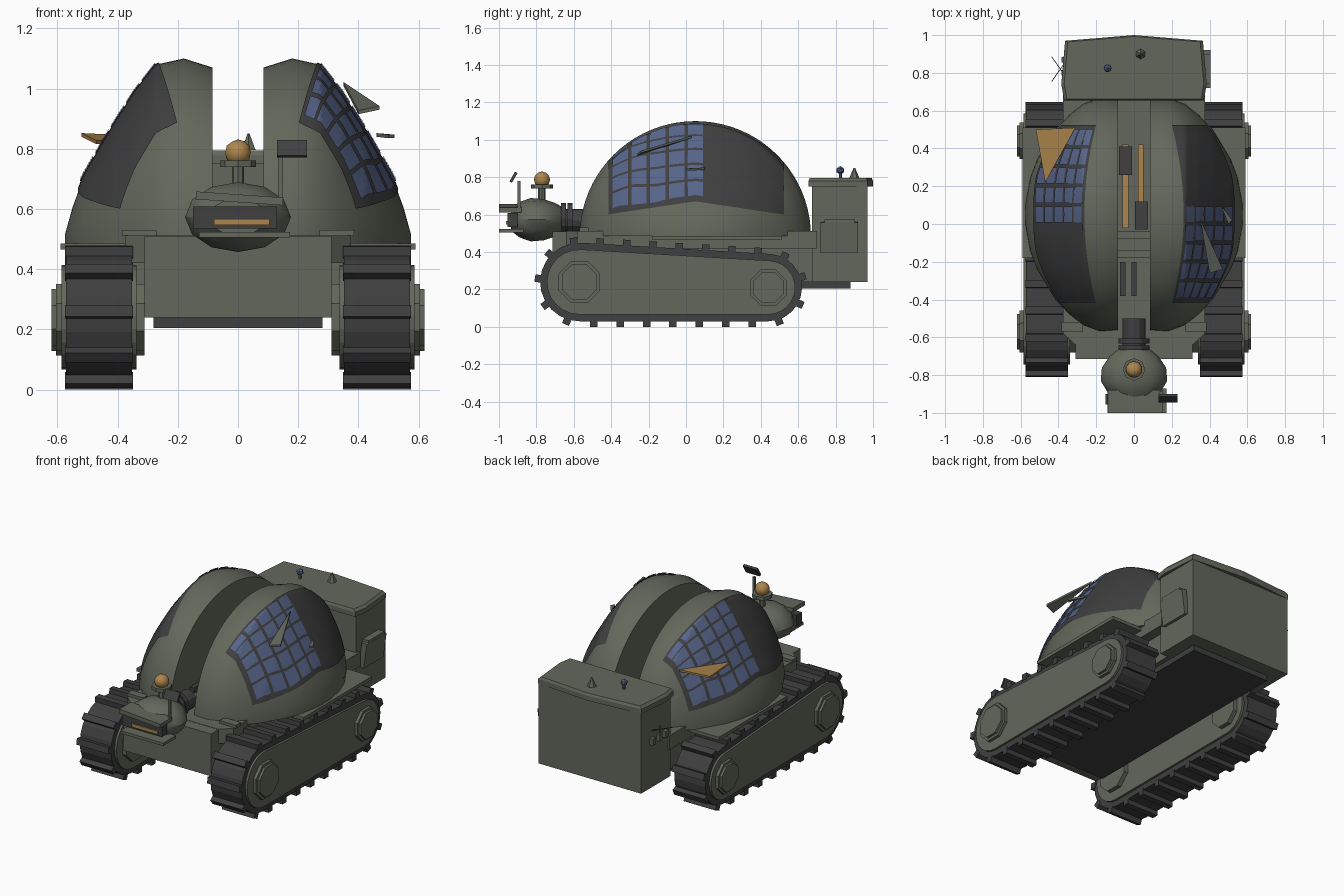
import bpy, bmesh
from math import sin, cos, pi, sqrt, radians
from mathutils import Vector, Matrix

cube = bpy.data.objects.get("Cube")
if cube:
    bpy.data.objects.remove(cube, do_unlink=True)


def material(name, rgb):
    m = bpy.data.materials.new(name)
    m.use_nodes = True
    m.diffuse_color = (*rgb, 1)
    m.node_tree.nodes["Principled BSDF"].inputs["Base Color"].default_value = (*rgb, 1)
    return m


GREEN = material("olive_paint", (.125, .137, .105))
DARK = material("dark_rubber", (.05, .05, .051))
BLUE = material("blue_glass", (.093, .127, .25))
AMBER = material("amber", (.42, .24, .075))


def finish(name, bm, mat, smooth=False, fix=True):
    if fix:
        bmesh.ops.recalc_face_normals(bm, faces=bm.faces[:])
    me = bpy.data.meshes.new(name)
    bm.to_mesh(me)
    bm.free()
    me.materials.append(mat)
    ob = bpy.data.objects.new(name, me)
    bpy.context.collection.objects.link(ob)
    if smooth:
        bpy.ops.object.select_all(action='DESELECT')
        ob.select_set(True)
        bpy.context.view_layer.objects.active = ob
        bpy.ops.object.shade_smooth_by_angle(angle=radians(35))
    return ob


def add_box(bm, c, size, rot=None):
    mat = Matrix.Translation(c) @ (rot or Matrix()) @ Matrix.Diagonal((*size, 1))
    bmesh.ops.create_cube(bm, size=1, matrix=mat)


def box(name, lo, hi, mat, rot=None):
    bm = bmesh.new()
    lo, hi = Vector(lo), Vector(hi)
    add_box(bm, (lo + hi) / 2, [abs(d) for d in hi - lo], rot)
    return finish(name, bm, mat)


def loft(name, rings, mat, smooth=False):
    bm = bmesh.new()
    vs = [[bm.verts.new(p) for p in r] for r in rings]
    n = len(vs[0])
    for a, b in zip(vs, vs[1:]):
        for i in range(n):
            j = (i + 1) % n
            bm.faces.new((a[i], a[j], b[j], b[i]))
    bm.faces.new(vs[0])
    bm.faces.new(vs[-1])
    return finish(name, bm, mat, smooth)


def prism_x(name, pts, x0, x1, mat):
    return loft(name, [[(x, y, z) for y, z in pts] for x in (x0, x1)], mat)


def ngon(cy, cz, r, n, a0=0.0):
    return [(cy + r * cos(a0 + 2 * pi * i / n), cz + r * sin(a0 + 2 * pi * i / n)) for i in range(n)]


def cone(name, c, r1, r2, h, n, mat):
    bm = bmesh.new()
    bmesh.ops.create_cone(bm, cap_ends=True, segments=n, radius1=r1, radius2=r2, depth=h,
                          matrix=Matrix.Translation(c))
    return finish(name, bm, mat)


def ball(name, c, r, mat, sub=2):
    bm = bmesh.new()
    bmesh.ops.create_icosphere(bm, subdivisions=sub, radius=r, matrix=Matrix.Translation(c))
    return finish(name, bm, mat, sub > 1)


# Split dome: half-elliptic sections that shrink outwards
CY, CZ = .05, .485
PX = [.085, .18, .27, .34, .417, .513, .55, .575]
PY = [.612, .618, .585, .53, .45, .29, .19, .05]
PZ = [.585, .615, .595, .505, .384, .22, .12, .03]


def lerp(x, tab):
    for i in range(len(PX) - 1):
        if x <= PX[i + 1]:
            t = (x - PX[i]) / (PX[i + 1] - PX[i])
            return tab[i] + t * (tab[i + 1] - tab[i])
    return tab[-1]


def height(x, dy):
    return lerp(x, PZ) * sqrt(max(0, 1 - (dy / lerp(x, PY)) ** 2))


def skin(s, u, dy, off):
    """Point on the dome panel area, u from slot side to lower edge."""
    k = abs(dy) / .465
    xin, low = .26 - .06 * k * k, .185 - .07 * k
    a, b = xin, .57
    for _ in range(30):
        m = (a + b) / 2
        a, b = (m, b) if height(m, dy) > low else (a, m)
    x = xin + u * (a - xin)
    dz = height(x, dy)
    n = Vector((x / .33, dy / .38, dz / .38)).normalized() * off
    return (s * (x + n.x), CY + dy + n.y, CZ + dz + n.z)


def add_patch(bm, s, u0, u1, d0, d1, nu, nv, off):
    g = [[bm.verts.new(skin(s, u0 + (u1 - u0) * i / nu, d0 + (d1 - d0) * j / nv, off))
          for j in range(nv + 1)] for i in range(nu + 1)]
    for i in range(nu):
        for j in range(nv):
            q = (g[i][j], g[i + 1][j], g[i + 1][j + 1], g[i][j + 1])
            f = bm.faces.new(q)
            f.normal_update()
            if f.normal.z < 0:
                f.normal_flip()


SEG = 40
for s, side in ((1, "left"), (-1, "right")):
    rings = [[(s * x, CY + a * cos(pi * i / SEG), CZ + b * sin(pi * i / SEG)) for i in range(SEG + 1)]
             for x, a, b in zip(PX, PY, PZ)]
    loft(side + "_dome", rings, GREEN, True)
    bm = bmesh.new()
    add_patch(bm, s, 0, 1, -.462, .47, 24, 32, .005)
    finish(side + "_dome_panel", bm, DARK, True, False)
    # Panes sit towards the front on one side and the rear on the other
    bm = bmesh.new()
    d0, d1 = (-.445, .05) if s > 0 else (-.05, .455)
    step = (d1 - d0) / 5
    for i in range(5):
        for j in range(5):
            u = .035 + i * .187
            add_patch(bm, s, u + .014, u + .173, d0 + j * step + .009, d0 + (j + 1) * step - .009, 4, 4, .01)
    finish(side + "_window_panes", bm, BLUE, False, False)


# Opened dome flaps
def flap(name, pts, mat):
    loft(name, [[(x, y, z + d) for x, y, z in pts] for d in (0, .012)], mat)


flap("amber_flap", [(-.52, .5, .84), (-.31, .51, .83), (-.47, .22, .815)], AMBER)
flap("green_flap", [(.35, .03, 1.01), (.47, -.24, .93), (.40, -.26, .915)], GREEN)
flap("small_flap", [(.46, .1, .84), (.52, .02, .835), (.5, 0, .835)], GREEN)

# Hull, deck, belly and fenders
box("hull", (-.31, -.715, .24), (.31, .9, .51), GREEN)
loft("deck", [[(-.375, -.58, z), (-.31, -.64, z), (.31, -.64, z), (.375, -.58, z),
               (.375, .7, z), (-.375, .7, z)] for z in (.42, .512)], GREEN)
box("belly_plate", (-.28, -.62, .205), (.28, .88, .24), DARK)
for s, side in ((1, "left"), (-1, "right")):
    box(side + "_fender", (s * .36, -.18, .465), (s * .59, .51, .486), GREEN)
    box(side + "_deck_hatch", (s * .27, -.57, .51), (s * .385, -.52, .53), GREEN)

# Slot interior: benches, crossbars and a pair of barrels
box("right_rail", (-.06, -.02, .53), (-.03, .42, .57), AMBER)
box("left_rail", (.02, -.02, .53), (.05, .42, .57), AMBER)
box("right_seat", (-.08, .26, .53), (-.01, .41, .6), DARK)
box("left_seat", (.005, -.03, .53), (.075, .12, .6), DARK)
for y in (-.06, -.16):
    box("crossbar", (-.085, y - .02, .53), (.085, y + .02, .57), GREEN)
for x in (-.06, 0):
    box("barrel", (x - .014, -.38, .55), (x + .014, -.2, .58), DARK)

# Tracks: belt around a large front and a smaller rear wheel
TILT = .0594


def track_outline(inset, n=12):
    pts = []
    for cy, cz, r, a0, a1 in ((-.57, .24, .21, pi / 2 - TILT, 3 * pi / 2),
                              (.44, .21, .18, -pi / 2, pi / 2 - TILT)):
        pts += [Vector((cy + (r - inset) * cos(a), cz + (r - inset) * sin(a)))
                for a in [a0 + (a1 - a0) * i / n for i in range(n + 1)]]
    return pts


def spaced(pts, count):
    segs = list(zip(pts, pts[1:] + pts[:1]))
    total = sum((b - a).length for a, b in segs)
    for k in range(count):
        d = total * (k + .3) / count
        for a, b in segs:
            if d <= (b - a).length:
                yield a + (b - a).normalized() * d, (b - a).normalized()
                break
            d -= (b - a).length


for s, side in ((1, "left"), (-1, "right")):
    prism_x(side + "_track", track_outline(0), s * .352, s * .572, DARK)
    prism_x(side + "_track_side", track_outline(.036), s * .338, s * .586, GREEN)
    for cy, cz, r in ((-.57, .24, .12), (.44, .21, .105)):
        prism_x(side + "_hub", ngon(cy, cz, r, 8, pi / 8), s * .31, s * .605, GREEN)
        prism_x(side + "_hub_cap", ngon(cy, cz, r * .85, 8, pi / 8), s * .6, s * .62, GREEN)
    bm = bmesh.new()
    for p, t in spaced(track_outline(0), 23):
        rot = Matrix(((1, 0, 0, 0), (0, t.x, -t.y, 0), (0, t.y, t.x, 0), (0, 0, 0, 1)))
        c = p + Vector((t.y, -t.x)) * .01
        add_box(bm, (s * .462, c.x, c.y), (.226, .04, .04), rot)
    finish(side + "_track_cleats", bm, DARK)

# Rear cabin with lid and fittings
box("cabin", (-.362, .675, .24), (.362, .97, .765), GREEN)


def lid(k, z):
    return [(x * k, .825 + (y - .825) * k, z) for x, y in
            ((-.37, .655), (.37, .655), (.385, .74), (.365, .97), (0, 1), (-.365, .97), (-.385, .74))]


loft("cabin_lid", [lid(1, .75), lid(1, .78), lid(.96, .795)], GREEN)
ball("cabin_lamp", (-.14, .825, .837), .023, BLUE, 1)
cone("lamp_stem", (-.14, .825, .805), .008, .008, .04, 6, GREEN)
cone("cabin_spike", (.035, .9, .823), .027, .004, .055, 6, GREEN)
box("side_hatch", (.36, .72, .4), (.395, .92, .56), GREEN, Matrix.Rotation(radians(8), 4, 'Y'))
box("hatch_hinge", (.36, .74, .55), (.405, .9, .575), GREEN)
for y in (.74, .8, .87):
    box("side_bracket", (-.385, y - .015, .52), (-.36, y + .015, .56), GREEN)
for a in (35, -35):
    box("antenna", (-.392, .74, .6), (-.388, .9, .604), DARK, Matrix.Rotation(radians(a), 4, 'Z'))

# Head pod: lofted rings along y
POD = [(-.665, .085, .07), (-.70, .13, .09), (-.76, .17, .11), (-.83, .176, .116), (-.89, .14, .095), (-.935, .1, .06)]
loft("head", [[(a * cos(2 * pi * i / 12), y, .573 + b * sin(2 * pi * i / 12)) for i in range(12)]
              for y, a, b in POD], GREEN, True)
for y in (-.655, -.62):
    loft("neck_ring", [[(px, yy, pz) for px, pz in ngon(0, .58, .082, 12)] for yy in (y - .013, y + .013)], DARK)
loft("neck", [[(px, yy, pz) for px, pz in ngon(0, .57, .06, 12)] for yy in (-.7, -.5)], DARK)
box("visor", (-.15, -.955, .535), (.13, -.9, .608), DARK)
box("visor_light", (-.08, -.962, .546), (.105, -.95, .566), AMBER)
box("brow", (-.14, -1.0, .622), (.15, -.88, .648), GREEN, Matrix.Rotation(radians(4), 4, 'Y'))
box("jaw", (-.13, -1.0, .505), (.172, -.87, .523), GREEN)

# Beacon and mirror on the head
cone("beacon_stem", (0, -.77, .705), .02, .02, .08, 8, GREEN)
cone("beacon_base", (0, -.77, .75), .06, .06, .022, 8, GREEN)
ball("beacon", (0, -.77, .787), .044, AMBER)
box("mirror_arm", (.135, -.9, .62), (.15, -.885, .78), GREEN)
box("mirror", (.13, -.93, .77), (.23, -.915, .83), DARK, Matrix.Rotation(radians(-30), 4, 'X'))
